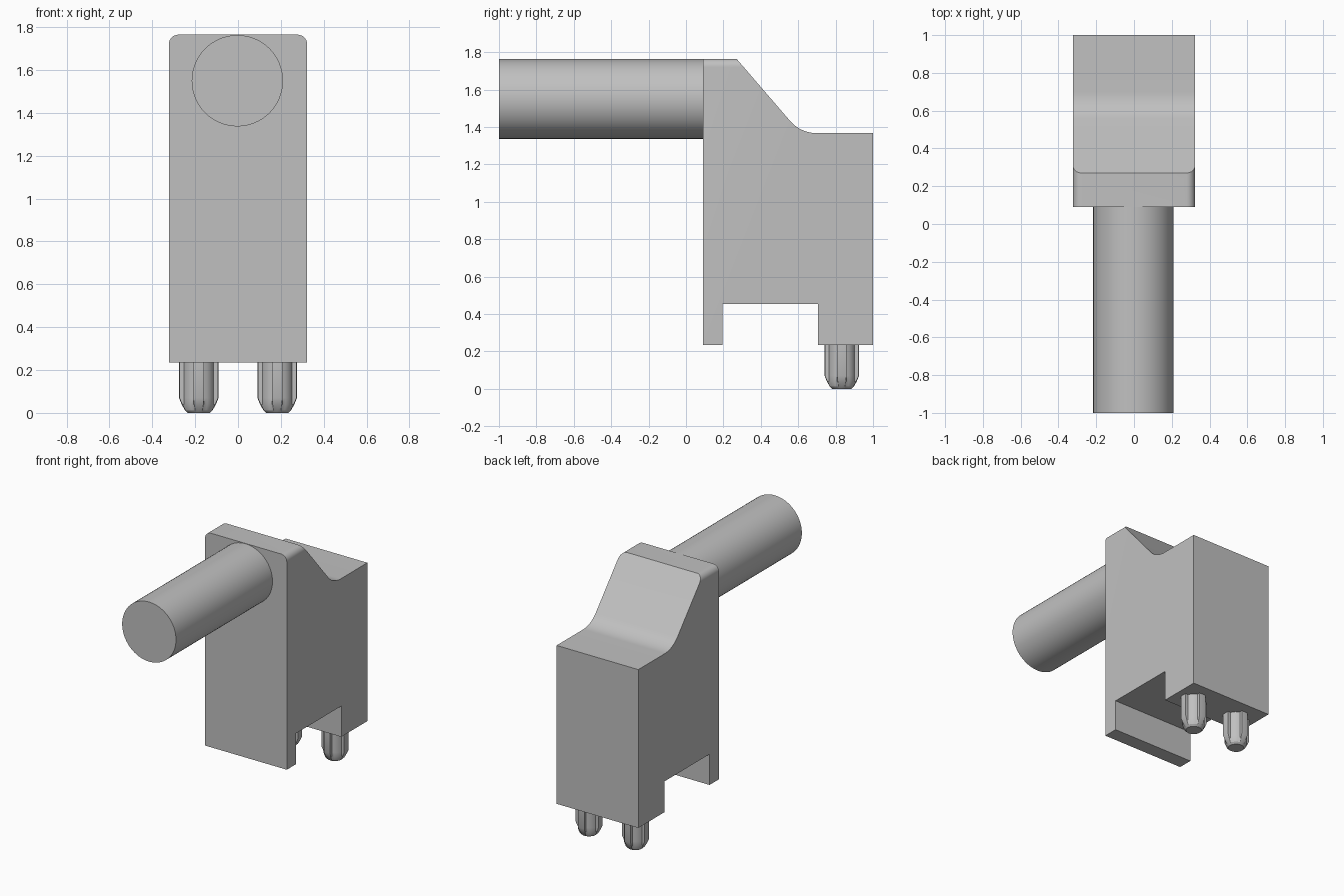
import bpy, bmesh, math

if "Cube" in bpy.data.objects:
    bpy.data.objects.remove(bpy.data.objects["Cube"])

grey = bpy.data.materials.new("light grey")
grey.diffuse_color = (0.53, 0.53, 0.53, 1)
grey.use_nodes = True
grey.node_tree.nodes["Principled BSDF"].inputs["Base Color"].default_value = grey.diffuse_color


def loft(name, rings):
    """Closed solid through matching rings of points."""
    bm = bmesh.new()
    loops = [[bm.verts.new(p) for p in ring] for ring in rings]
    n = len(loops[0])
    for a, b in zip(loops, loops[1:]):
        for i in range(n):
            j = (i + 1) % n
            bm.faces.new((a[i], a[j], b[j], b[i]))
    bm.faces.new(loops[0][::-1])
    bm.faces.new(loops[-1])
    bmesh.ops.recalc_face_normals(bm, faces=bm.faces)
    mesh = bpy.data.meshes.new(name)
    bm.to_mesh(mesh)
    bm.free()
    mesh.materials.append(grey)
    obj = bpy.data.objects.new(name, mesh)
    bpy.context.collection.objects.link(obj)
    return obj


def activate(obj):
    bpy.ops.object.select_all(action='DESELECT')
    obj.select_set(True)
    bpy.context.view_layer.objects.active = obj


def smooth(obj, angle=30):
    activate(obj)
    bpy.ops.object.shade_smooth_by_angle(angle=math.radians(angle))


def arc(cx, cy, r, start, end, steps):
    return [(cx + r * math.cos(math.radians(start + (end - start) * i / steps)),
             cy + r * math.sin(math.radians(start + (end - start) * i / steps)))
            for i in range(steps + 1)]


# Housing: side profile with a foot notch, a sloped back and a filleted ledge
profile = [(0.09, 0.235), (0.195, 0.235), (0.195, 0.455), (0.705, 0.455),
           (0.705, 0.235), (1, 0.235), (1, 1.367)]
profile += arc(0.70, 1.557, 0.19, 270, 221, 10)
profile += [(0.27, 1.765), (0.09, 1.765)]
housing = loft("housing", [[(x, y, z) for y, z in profile] for x in (-0.323, 0.323)])

# Rounded upper side corners
outline = [(-0.323, 0.1), (0.323, 0.1)]
outline += arc(0.278, 1.72, 0.045, 0, 90, 8) + arc(-0.278, 1.72, 0.045, 90, 180, 8)
cutter = loft("corner_cutter", [[(x, y, z) for x, z in outline] for y in (0, 1.1)])
cutter.hide_render = True
mod = housing.modifiers.new("round corners", 'BOOLEAN')
mod.operation = 'INTERSECT'
mod.solver = 'EXACT'
mod.object = cutter
activate(housing)
bpy.ops.object.modifier_apply(modifier=mod.name)
bpy.data.objects.remove(cutter)
smooth(housing)

# Round rod reaching forward
circle = arc(-0.003, 1.55, 0.213, 0, 360, 64)[:-1]
smooth(loft("rod", [[(x, y, z) for x, z in circle] for y in (-1, 0.09)]))

# Ribbed locating pins: round core, four flat ribs, tapered tip
section = []
for quarter in range(4):
    turn = quarter * math.pi / 2
    rib = [(0.069, -0.025), (0.09, -0.025), (0.092, 0), (0.09, 0.025), (0.069, 0.025)]
    section += [(math.hypot(x, y), math.atan2(y, x) + turn) for x, y in rib]
    section += [(0.0734, math.radians(a) + turn) for a in (32, 45, 58)]
for side, x0 in (("left", -0.183), ("right", 0.183)):
    rings = []
    for z, limit in ((0, 0.052), (0.012, 0.064), (0.04, 0.08), (0.07, 0.1), (0.235, 0.1)):
        rings.append([(x0 + min(r, limit) * math.cos(a),
                       0.833 + min(r, limit) * math.sin(a), z) for r, a in section])
    smooth(loft(side + "_pin", rings), 25)
